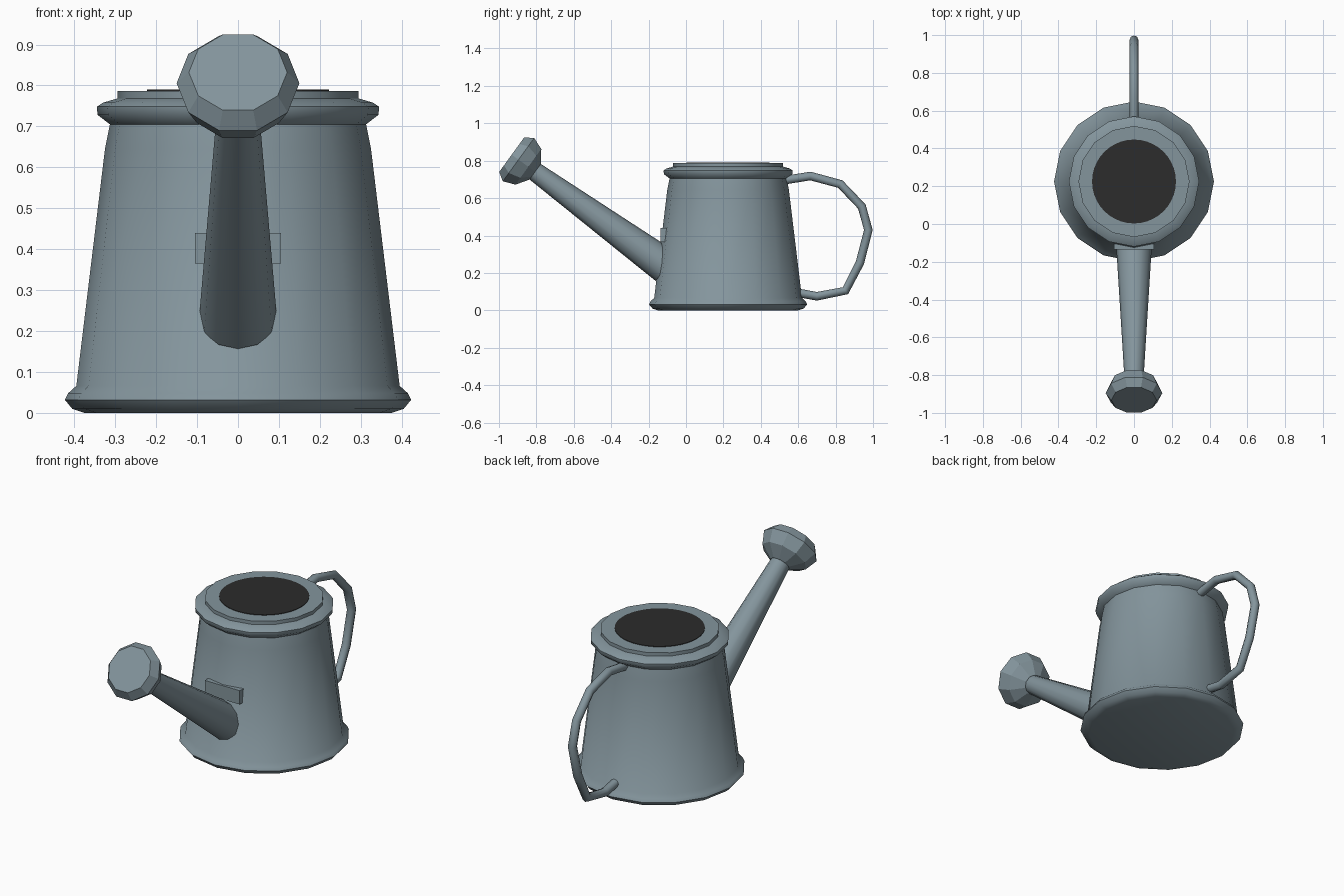
import bpy, bmesh, math
from mathutils import Vector

if "Cube" in bpy.data.objects:
    bpy.data.objects.remove(bpy.data.objects["Cube"])

CY = 0.225  # centre of the can along y


def material(name, rgb):
    m = bpy.data.materials.new(name)
    m.diffuse_color = (*rgb, 1)
    m.use_nodes = True
    m.node_tree.nodes["Principled BSDF"].inputs["Base Color"].default_value = m.diffuse_color
    return m


METAL = material("blue grey metal", (0.23, 0.30, 0.335))
DARK = material("dark opening", (0.025, 0.025, 0.025))


def finish(ob, mat, angle):
    ob.data.materials.append(mat)
    bpy.ops.object.select_all(action='DESELECT')
    ob.select_set(True)
    bpy.context.view_layer.objects.active = ob
    if angle:
        bpy.ops.object.shade_smooth_by_angle(angle=math.radians(angle))
    return ob


def lathe(name, profile, sides, origin, axis, mat, angle=0, turn=0.0):
    """Closed solid of revolution from (radius, distance) pairs along an axis."""
    axis = Vector(axis).normalized()
    u = Vector((1, 0, 0))
    v = axis.cross(u)
    bm = bmesh.new()
    rings = []
    for r, t in profile:
        ring = []
        for i in range(sides):
            a = 2 * math.pi * (i + turn) / sides
            ring.append(bm.verts.new(Vector(origin) + axis * t
                                     + r * (math.cos(a) * u + math.sin(a) * v)))
        rings.append(ring)
    for lo, hi in zip(rings, rings[1:]):
        for i in range(sides):
            j = (i + 1) % sides
            bm.faces.new((lo[i], lo[j], hi[j], hi[i]))
    bm.faces.new(rings[0][::-1])
    bm.faces.new(rings[-1])
    bmesh.ops.recalc_face_normals(bm, faces=bm.faces)
    me = bpy.data.meshes.new(name)
    bm.to_mesh(me)
    bm.free()
    ob = bpy.data.objects.new(name, me)
    bpy.context.collection.objects.link(ob)
    return finish(ob, mat, angle)


# Tapered can with rolled foot and rolled rim
lathe("can_body", [(0.375, 0), (0.405, 0.01), (0.423, 0.032), (0.415, 0.048),
                   (0.395, 0.066), (0.325, 0.645), (0.313, 0.705), (0.343, 0.728),
                   (0.345, 0.748), (0.33, 0.758), (0.285, 0.771)],
      16, (0, CY, 0), (0, 0, 1), METAL, 50)
lathe("top_collar", [(0.294, 0.765), (0.294, 0.787)], 16,
      (0, CY, 0), (0, 0, 1), METAL, 40)
lathe("opening", [(0.222, 0.784), (0.222, 0.79)], 40,
      (0, CY, 0), (0, 0, 1), DARK)

# Spout, running from inside the can up to the sprinkler head
tip = Vector((0, -0.932, 0.832))
back = Vector((0, 0.81, -0.587)).normalized()
lathe("spout", [(0.05, 0.13), (0.095, 1.02)], 12, tip, back, METAL, 40)

# Faceted sprinkler head
lathe("sprinkler_head", [(0.12, 0), (0.15, 0.045), (0.124, 0.11), (0.055, 0.155)],
      10, tip, back, METAL)

# Small mounting plate on the can above the spout root
bpy.ops.mesh.primitive_cube_add(size=1, location=(0, -0.095, 0.402))
plate = bpy.context.object
plate.name = "spout_plate"
plate.scale = (0.21, 0.08, 0.075)
finish(plate, METAL, 0)

# Bent tube handle
path = [(0.52, 0.695), (0.665, 0.718), (0.825, 0.675), (0.94, 0.555), (0.975, 0.43),
        (0.93, 0.255), (0.853, 0.105), (0.70, 0.075), (0.59, 0.095)]
cu = bpy.data.curves.new("handle", 'CURVE')
cu.dimensions = '3D'
cu.bevel_depth = 0.023
cu.bevel_resolution = 2
cu.use_fill_caps = True
sp = cu.splines.new('POLY')
sp.points.add(len(path) - 1)
for p, (y, z) in zip(sp.points, path):
    p.co = (0, y, z, 1)
handle = bpy.data.objects.new("handle", cu)
bpy.context.collection.objects.link(handle)
bpy.ops.object.select_all(action='DESELECT')
handle.select_set(True)
bpy.context.view_layer.objects.active = handle
bpy.ops.object.convert(target='MESH')
finish(bpy.context.object, METAL, 50)
